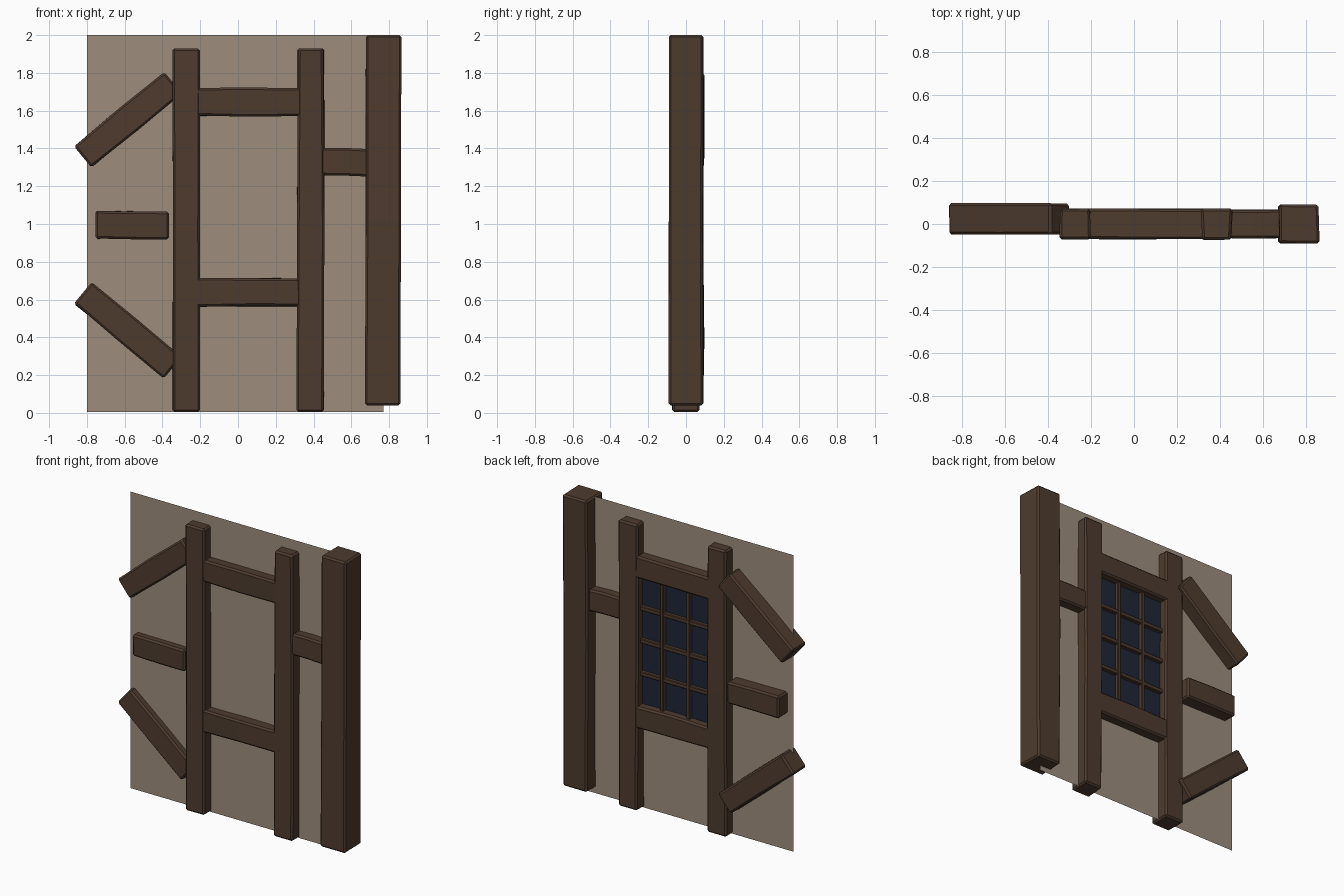
import bpy, bmesh, math, random
from mathutils import Vector

if "Cube" in bpy.data.objects:
    bpy.data.objects.remove(bpy.data.objects["Cube"])

random.seed(4)


def material(name, rgb):
    m = bpy.data.materials.new(name)
    m.diffuse_color = (*rgb, 1)
    m.use_nodes = True
    m.node_tree.nodes["Principled BSDF"].inputs["Base Color"].default_value = m.diffuse_color
    return m


WOOD = material("dark_wood", (0.076, 0.044, 0.028))
PLASTER = material("plaster", (0.34, 0.27, 0.205))
GLASS = material("glass", (0.014, 0.019, 0.035))


def finish(name, bm, mat):
    bmesh.ops.recalc_face_normals(bm, faces=bm.faces)
    me = bpy.data.meshes.new(name)
    bm.to_mesh(me)
    bm.free()
    ob = bpy.data.objects.new(name, me)
    bpy.context.collection.objects.link(ob)
    me.materials.append(mat)
    return ob


def beam(name, a, b, width, y0, y1, jitter=0.004, bevel=0.011):
    """Hewn timber between two (x, z) points, lofted through uneven sections."""
    a, b = Vector((a[0], 0, a[1])), Vector((b[0], 0, b[1]))
    along = (b - a).normalized()
    side = Vector((along.z, 0, -along.x)) * width / 2
    bm = bmesh.new()
    rings = []
    for t in (0, 0.5, 1):
        ring = []
        for s, y in ((-1, y0), (1, y0), (1, y1), (-1, y1)):
            p = a.lerp(b, t) + side * s
            p += side.normalized() * random.uniform(-jitter, jitter)
            p.y = y + random.uniform(-jitter, jitter) * 0.4
            ring.append(bm.verts.new(p))
        rings.append(ring)
    for r, q in zip(rings, rings[1:]):
        for i in range(4):
            j = (i + 1) % 4
            bm.faces.new((r[i], r[j], q[j], q[i]))
    bm.faces.new(rings[0])
    bm.faces.new(rings[-1])
    ob = finish(name, bm, WOOD)
    mod = ob.modifiers.new("worn_edges", 'BEVEL')
    mod.width = bevel
    mod.segments = 1
    mod.limit_method = 'ANGLE'
    mod.angle_limit = math.radians(30)
    return ob


def panel(name, x0, x1, z0, z1, y, mat):
    bm = bmesh.new()
    bm.faces.new([bm.verts.new((x, y, z)) for x, z in
                  ((x0, z0), (x1, z0), (x1, z1), (x0, z1))])
    return finish(name, bm, mat)


# Thin plaster wall
panel("plaster_wall", -0.80, 0.77, 0.005, 2.0, 0.0, PLASTER)

# Heavy corner post and the two window posts
beam("corner_post", (0.768, 0.04), (0.768, 2.0), 0.188, -0.09, 0.09, 0.006)
beam("left_window_post", (-0.275, 0.005), (-0.275, 1.93), 0.145, -0.072, 0.072)
beam("right_window_post", (0.385, 0.005), (0.385, 1.93), 0.142, -0.072, 0.072, 0.006)

# Horizontal rails
beam("window_head_rail", (-0.23, 1.645), (0.34, 1.645), 0.147, -0.070, 0.070)
beam("window_sill_rail", (-0.23, 0.637), (0.34, 0.637), 0.147, -0.070, 0.070)
beam("corner_rail", (0.42, 1.327), (0.70, 1.327), 0.145, -0.066, 0.066)
beam("left_stub_rail", (-0.755, 0.995), (-0.365, 0.995), 0.147, -0.048, 0.092)

# Diagonal braces, mirrored above and below the stub rail
for s, label in ((1, "upper"), (-1, "lower")):
    beam(label + "_brace", (-0.822, 0.995 + s * 0.36), (-0.345, 0.995 + s * 0.755),
         0.148, -0.048, 0.096)

# Window glass on the back of the wall
X0, X1, Z0, Z1 = -0.21, 0.32, 0.70, 1.58
panel("window_glass", X0, X1, Z0, Z1, 0.015, GLASS)

# Glazing bars
cx = (X0 + X1) / 2
for i, x in enumerate((cx - 0.098, cx + 0.098)):
    beam(f"vertical_glazing_bar_{i}", (x, Z0), (x, Z1), 0.026, 0.005, 0.042, 0, 0.004)
for i in range(3):
    z = Z0 + (Z1 - Z0) * (i + 1) / 4
    beam(f"horizontal_glazing_bar_{i}", (X0, z), (X1, z), 0.028, 0.005, 0.039, 0, 0.004)
